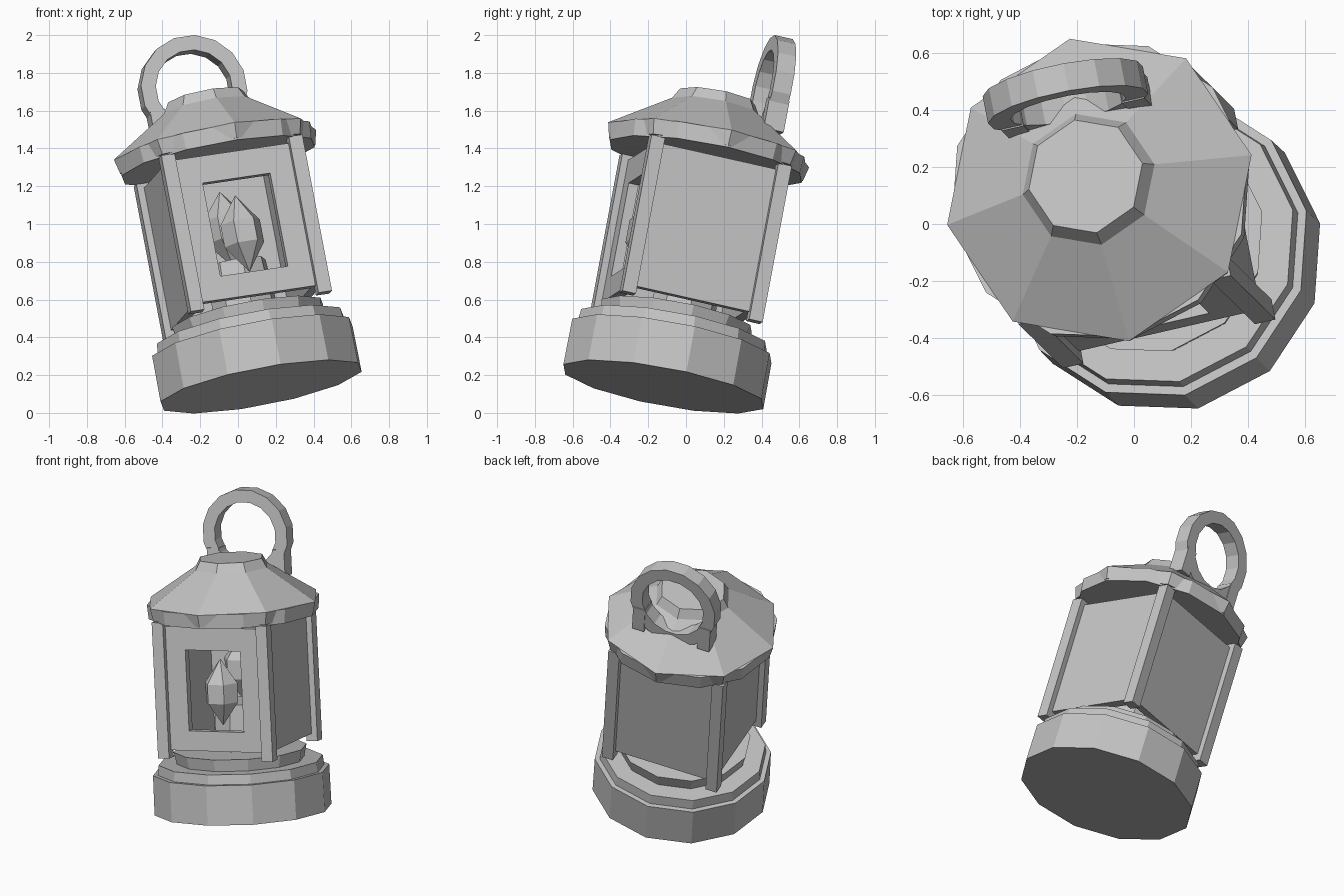
import bpy, bmesh, math
from mathutils import Matrix, Vector

if "Cube" in bpy.data.objects:
    bpy.data.objects.remove(bpy.data.objects["Cube"])

grey = bpy.data.materials.new("plain_grey")
grey.use_nodes = True
GREY = (0.55, 0.55, 0.55, 1)
grey.diffuse_color = GREY
grey.node_tree.nodes["Principled BSDF"].inputs["Base Color"].default_value = GREY

# The whole lantern leans: yaw about its axis, then tilt
axis = Vector((-0.184, 0.181, 0.966)).normalized()
tilt = Vector((0, 0, 1)).rotation_difference(axis).to_matrix().to_4x4()
LEAN = Matrix.Translation((0.122, -0.12, 0.139)) @ tilt @ Matrix.Rotation(math.radians(12), 4, "Z")


def finish(name, bm):
    bmesh.ops.recalc_face_normals(bm, faces=bm.faces)
    bm.transform(LEAN)
    mesh = bpy.data.meshes.new(name)
    bm.to_mesh(mesh)
    bm.free()
    mesh.materials.append(grey)
    obj = bpy.data.objects.new(name, mesh)
    bpy.context.collection.objects.link(obj)
    return obj


def bridge(bm, a, b):
    """Quads between two closed loops of equal length."""
    for i in range(len(a)):
        j = (i + 1) % len(a)
        bm.faces.new((a[i], a[j], b[j], b[i]))


def lathe(name, sides, profile, at=(0, 0)):
    """Stack of polygon rings (radius, height); radius 0 makes a tip."""
    bm = bmesh.new()
    rings = []
    for r, z in profile:
        rings.append([bm.verts.new((at[0] + r * math.cos(math.tau * i / sides),
                                    at[1] + r * math.sin(math.tau * i / sides), z))
                      for i in range(sides)])
    for low, high in zip(rings, rings[1:]):
        bridge(bm, low, high)
    bm.faces.new(rings[0])
    bm.faces.new(rings[-1])
    bmesh.ops.remove_doubles(bm, verts=bm.verts, dist=1e-5)
    return finish(name, bm)


def box(name, low, high, spin=0):
    bm = bmesh.new()
    low, high = Vector(low), Vector(high)
    bmesh.ops.create_cube(bm, size=1)
    bm.transform(Matrix.Rotation(spin, 4, "Z") @ Matrix.Translation((low + high) / 2)
                 @ Matrix.Diagonal((*(high - low), 1)))
    return finish(name, bm)


# Stepped base
lathe("base_drum", 12, [(0.552, 0), (0.55, 0.25)])
lathe("base_step", 12, [(0.52, 0.24), (0.512, 0.312)])
lathe("base_foot", 12, [(0.395, 0.30), (0.415, 0.388)])

# Corner posts
for sx, sy, label in ((-1, -1, "front_right"), (1, -1, "front_left"),
                      (-1, 1, "back_right"), (1, 1, "back_left")):
    x, y = sx * 0.350, sy * 0.350
    box("post_" + label, (x - 0.037, y - 0.037, 0.383), (x + 0.037, y + 0.037, 1.238))

# Solid wall panels
for label, turn in (("left", 1), ("back", 2), ("right", 3)):
    box("panel_" + label, (-0.32, -0.35, 0.43), (0.32, -0.295, 1.21), turn * math.pi / 2)

# Front panel with a window opening
bm = bmesh.new()
loops = []
for y, w, z0, z1 in ((-0.35, 0.32, 0.43, 1.21), (-0.35, 0.185, 0.555, 1.065),
                     (-0.295, 0.185, 0.555, 1.065), (-0.295, 0.32, 0.43, 1.21)):
    loops.append([bm.verts.new((x, y, z)) for x, z in ((-w, z0), (w, z0), (w, z1), (-w, z1))])
for k in range(4):
    bridge(bm, loops[k], loops[(k + 1) % 4])
finish("panel_front", bm)

# Crystals and their stand
lathe("crystal_stand", 8, [(0.18, 0.38), (0.16, 0.68)], (0, 0.03))
for name, y, z, r in (("crystal_front", -0.24, 0.785, 0.108), ("crystal_rear", 0.1, 0.88, 0.12)):
    lathe(name, 6, [(0, z - 0.21), (r, z - 0.06), (r, z + 0.06), (0, z + 0.21)], (0, y))

# Roof and its cap
lathe("roof_ring", 12, [(0.53, 1.235), (0.538, 1.325)])
lathe("roof", 8, [(0.535, 1.245), (0.555, 1.325), (0.24, 1.53), (0.207, 1.588)])

# Hanging handle: square-section ring, sunk into the roof at the bottom
bm = bmesh.new()
STEPS, CY, CZ = 16, 0.28, 1.688
sections = []
for k in range(STEPS):
    t = math.tau * (k + 0.5) / STEPS
    sections.append([bm.verts.new((r * math.cos(t), CY + d, CZ + r * math.sin(t)))
                     for r, d in ((0.207, -0.05), (0.287, -0.05), (0.287, 0.05), (0.207, 0.05))])
for k in range(STEPS):
    bridge(bm, sections[k], sections[(k + 1) % STEPS])
finish("handle", bm)

# Handle mounts
for side, label in ((-1, "right"), (1, "left")):
    x = side * 0.22
    box("handle_mount_" + label, (x - 0.04, CY - 0.055, 1.43), (x + 0.04, CY + 0.055, 1.6))
